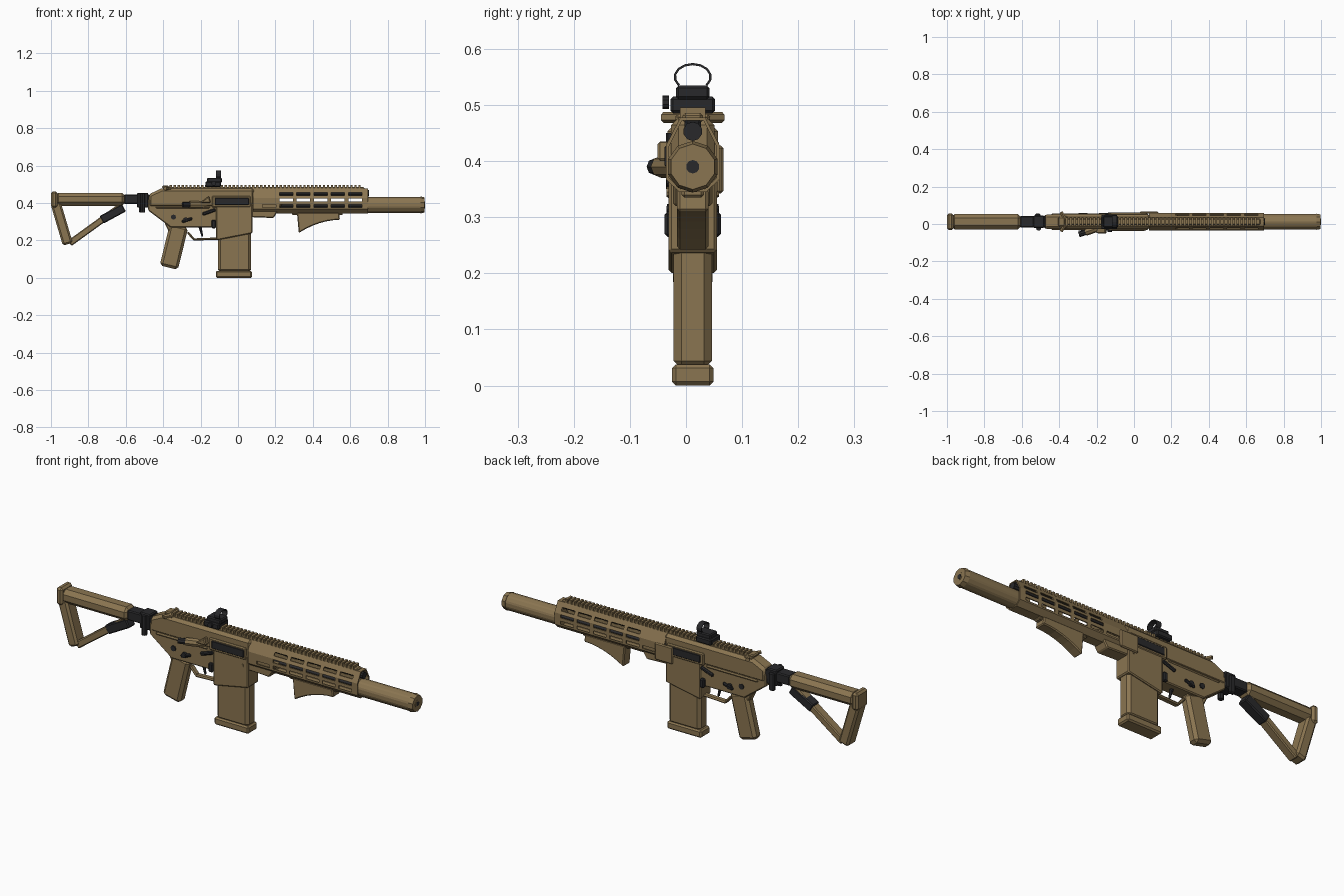
import bpy, bmesh, math
from mathutils import Vector

cube = bpy.data.objects.get("Cube")
if cube:
    bpy.data.objects.remove(cube, do_unlink=True)

# Shared heights and depths
MIDDLE = .012
BORE = .39
GAS = .453
DECK = .478
CHAMFER = .005
SOFT = .014


def material(name, *colour):
    m = bpy.data.materials.new(name)
    m.use_nodes = True
    m.diffuse_color = (*colour, 1)
    m.node_tree.nodes["Principled BSDF"].inputs["Base Color"].default_value = m.diffuse_color
    return m


TAN = material("desert tan", .255, .178, .082)
DARK = material("charcoal", .022, .022, .024)


def finish(name, bm, mat, bevel=None):
    bmesh.ops.recalc_face_normals(bm, faces=bm.faces)
    mesh = bpy.data.meshes.new(name)
    bm.to_mesh(mesh)
    bm.free()
    mesh.materials.append(mat)
    ob = bpy.data.objects.new(name, mesh)
    bpy.context.collection.objects.link(ob)
    if bevel:
        mod = ob.modifiers.new("chamfer", "BEVEL")
        mod.width = bevel
        mod.segments = 1
        mod.limit_method = "ANGLE"
    return ob


def add_prism(bm, points, width, y=MIDDLE):
    """Extrude a side profile, given in x and z, across the model."""
    face = bm.faces.new([bm.verts.new((x, y - width / 2, z)) for x, z in points])
    extruded = bmesh.ops.extrude_face_region(bm, geom=[face])["geom"]
    moved = [v for v in extruded if isinstance(v, bmesh.types.BMVert)]
    bmesh.ops.translate(bm, vec=(0, width, 0), verts=moved)


def prism(name, points, width, mat=TAN, y=MIDDLE, bevel=CHAMFER):
    bm = bmesh.new()
    add_prism(bm, points, width, y)
    return finish(name, bm, mat, bevel)


def rectangle(left, right, bottom, top):
    return [(left, bottom), (right, bottom), (right, top), (left, top)]


def box(name, x_range, z_range, width, mat=TAN, y=MIDDLE, bevel=CHAMFER):
    return prism(name, rectangle(*x_range, *z_range), width, mat, y, bevel)


def bar(name, start, end, thick, width, mat=TAN, y=MIDDLE, taper=1, bevel=CHAMFER):
    """Flat bar between two points of the side view."""
    a, b = Vector(start), Vector(end)
    side = (b - a).normalized().orthogonal() * thick / 2
    points = [a - side, b - side * taper, b + side * taper, a + side]
    return prism(name, points, width, mat, y, bevel)


def rod(name, start, end, radius, mat=TAN, sides=10, taper=1, bevel=None):
    a, b = Vector(start), Vector(end)
    bm = bmesh.new()
    bmesh.ops.create_cone(bm, cap_ends=True, segments=sides, radius1=radius,
                          radius2=radius * taper, depth=(b - a).length)
    turn = (b - a).to_track_quat("Z", "Y").to_matrix()
    bmesh.ops.rotate(bm, cent=(0, 0, 0), matrix=turn, verts=bm.verts)
    bmesh.ops.translate(bm, vec=(a + b) / 2, verts=bm.verts)
    return finish(name, bm, mat, bevel)


def long_rod(name, back, front, radius, z=BORE, **options):
    return rod(name, (back, MIDDLE, z), (front, MIDDLE, z), radius, **options)


def cross_pin(name, x, z, radius, reach, mat=DARK):
    return rod(name, (x, MIDDLE, z), (x, MIDDLE + reach, z), radius, mat, sides=8)


def shell(name, section, back, front, mat, thickness, closed):
    """Thin wall swept lengthwise from a section given in y and z."""
    bm = bmesh.new()
    rings = [[bm.verts.new((x, MIDDLE + y, z)) for y, z in section] for x in (back, front)]
    count = len(section)
    for i in range(count if closed else count - 1):
        j = (i + 1) % count
        bm.faces.new((rings[0][i], rings[0][j], rings[1][j], rings[1][i]))
    ob = finish(name, bm, mat)
    wall = ob.modifiers.new("wall", "SOLIDIFY")
    wall.thickness = thickness
    wall.offset = -1
    return ob


# Stock: tube, open triangular frame, butt pad, lever and hinge
box("stock_tube", (-.98, -.6), (.385, .455), .082, bevel=.02)
bar("stock_back", (-.975, .4), (-.91, .18), .055, .07, bevel=.01)
bar("stock_strut", (-.9, .185), (-.63, .38), .035, .046)
box("butt_pad", (-1, -.965), (.375, .463), .09, bevel=.01)
bar("stock_lever", (-.73, .31), (-.61, .375), .045, .052, DARK)
box("hinge_body", (-.61, -.47), (.395, .445), .06, DARK)
box("hinge_block", (-.54, -.48), (.375, .455), .065, DARK)
box("hinge_latch", (-.53, -.5), (.35, .44), .02, DARK, y=.045)
rod("hinge_pin", (-.51, -.022, .35), (-.51, -.022, .45), SOFT, DARK, sides=8)

# Receivers
prism("upper_receiver", [(-.48, .375), (.09, .375), (.09, DECK), (-.41, DECK), (-.48, .445)],
      .078, bevel=SOFT)
prism("lower_receiver", [(-.48, .42), (-.48, .36), (-.36, .27), (-.11, .27), (-.11, .42)], .07)
prism("magazine_well", [(-.118, .4), (-.118, .2), (.077, .238), (.077, .4)], .086)
prism("front_mount", [(.06, .4), (.06, .325), (.19, .32), (.24, .4)], .07)
box("side_cover", (.03, .13), (.342, .428), .012, y=.061)

# Magazine
box("magazine", (-.108, .07), (.03, .25), .068, bevel=SOFT)
box("magazine_base", (-.118, .075), (0, .038), .074, bevel=SOFT / 2)

# Pistol grip, trigger and guard
bar("pistol_grip", (-.315, .28), (-.37, .055), .1, .056, bevel=SOFT)
bar("grip_tang", (-.38, .3), (-.35, .24), .03, .04)
bar("trigger_guard", (-.24, .205), (-.11, .21), .012, .03)
bar("guard_rear", (-.27, .245), (-.235, .205), .012, .03)
bar("trigger", (-.205, .28), (-.19, .22), .018, SOFT, DARK, taper=.5)

# Controls repeated on both sides
for side in (-1, 1):
    skin = MIDDLE + side * .04
    cross_pin("safety_pivot", -.28, .31, SOFT, side * .046)
    cross_pin("rear_pin", -.345, .325, SOFT, side * .04)
    cross_pin("front_pin", .045, .345, .009, side * .047, TAN)
    bar("safety_lever", (-.3, .3), (-.245, .318), .016, SOFT, DARK, y=skin)
    bar("magazine_release", (-.19, .34), (-.12, .365), .018, SOFT, DARK, y=skin)
    box("release_button", (-.142, -.118), (.265, .31), .02, DARK, y=skin)
    box("port_rim", (-.14, .068), (.377, .438), SOFT, y=skin)
    box("port_cover", (-.125, .06), (.387, .43), SOFT, DARK, y=skin + side * .003)
    box("receiver_ridge", (-.44, -.15), (.372, .384), .01, y=skin)
    rod("charging_wing", (-.36, MIDDLE, DECK), (-.39, MIDDLE + side * .052, DECK), .01, sides=6)

# Forward assist, case deflector and charging handle
rod("assist_housing", (-.17, -.012, BORE), (-.26, -.044, BORE), .02, sides=8)
rod("assist_button", (-.255, -.043, BORE), (-.295, -.056, BORE), .015, DARK, sides=8)
prism("case_deflector", [(-.205, .4), (-.145, .4), (-.155, .438)], .03, y=-.036)
box("charging_handle", (-.4, -.355), (.469, .484), .062)

# Handguard shell with three rows of slots cut through
half = [(.024, .345), (.048, .368), (.048, .428), (.022, DECK)]
outline = half + [(-y, z) for y, z in reversed(half)]
handguard = shell("handguard", outline, .08, .695, TAN, .006, closed=True)
bm = bmesh.new()
for row in range(3):
    z = .384 + row * .032
    for step in range(row > 0, 6):
        start = .13 + step * .092
        add_prism(bm, rectangle(start, start + .072, z - .008, z + .008), 1)
cutter = finish("slot_cutter", bm, TAN)
cutter.hide_render = True
cutter.display_type = "WIRE"
cut = handguard.modifiers.new("slots", "BOOLEAN")
cut.operation = "DIFFERENCE"
cut.solver = "EXACT"
cut.object = cutter

# Barrel, gas tube and suppressor
long_rod("barrel", .05, .72, .018, mat=DARK)
long_rod("gas_tube", .08, .7, .017, z=GAS, mat=DARK)
long_rod("suppressor", .68, .985, .044, bevel=CHAMFER)
long_rod("suppressor_cap", .975, .998, .046, taper=.88)
long_rod("muzzle_ring", .98, .999, .019)
long_rod("muzzle_bore", .98, 1, .012, mat=DARK)

# Top rail with repeating teeth
box("top_rail", (-.4, .675), (.468, .486), .036)
tooth = box("rail_teeth", (-.365, -.353), (DECK, .496), .045, bevel=None)
teeth = tooth.modifiers.new("teeth", "ARRAY")
teeth.count = 49
teeth.use_relative_offset = False
teeth.use_constant_offset = True
teeth.constant_offset_displace = (.021, 0, 0)
box("rail_end", (-.405, -.37), (DECK, .494), .05)
box("front_stop", (.66, .69), (.455, .475), .03, DARK)

# Angled foregrip with a swept lower edge
sweep = [step / 6 for step in range(7)]
lower_edge = [(.325 + t * .22, .31 - .07 * (1 - t) ** 2) for t in sweep]
prism("foregrip", lower_edge + [(.54, .35), (.315, .35)], .056)
box("foregrip_rail", (.29, .56), (.335, .35), .04)

# Reflex sight with an arched hood
box("sight_mount", (-.175, -.09), (.485, .515), .08, DARK)
box("sight_body", (-.165, -.085), (.51, .535), .06, DARK)
rod("sight_dial", (-.13, -.03, .505), (-.13, -.042, .505), .012, DARK)
angles = [math.radians(turn) for turn in range(-40, 221, 26)]
arch = [(.034 * math.cos(a), .55 + .025 * math.sin(a)) for a in angles]
shell("sight_hood", arch, -.118, -.09, DARK, .004, closed=False)
